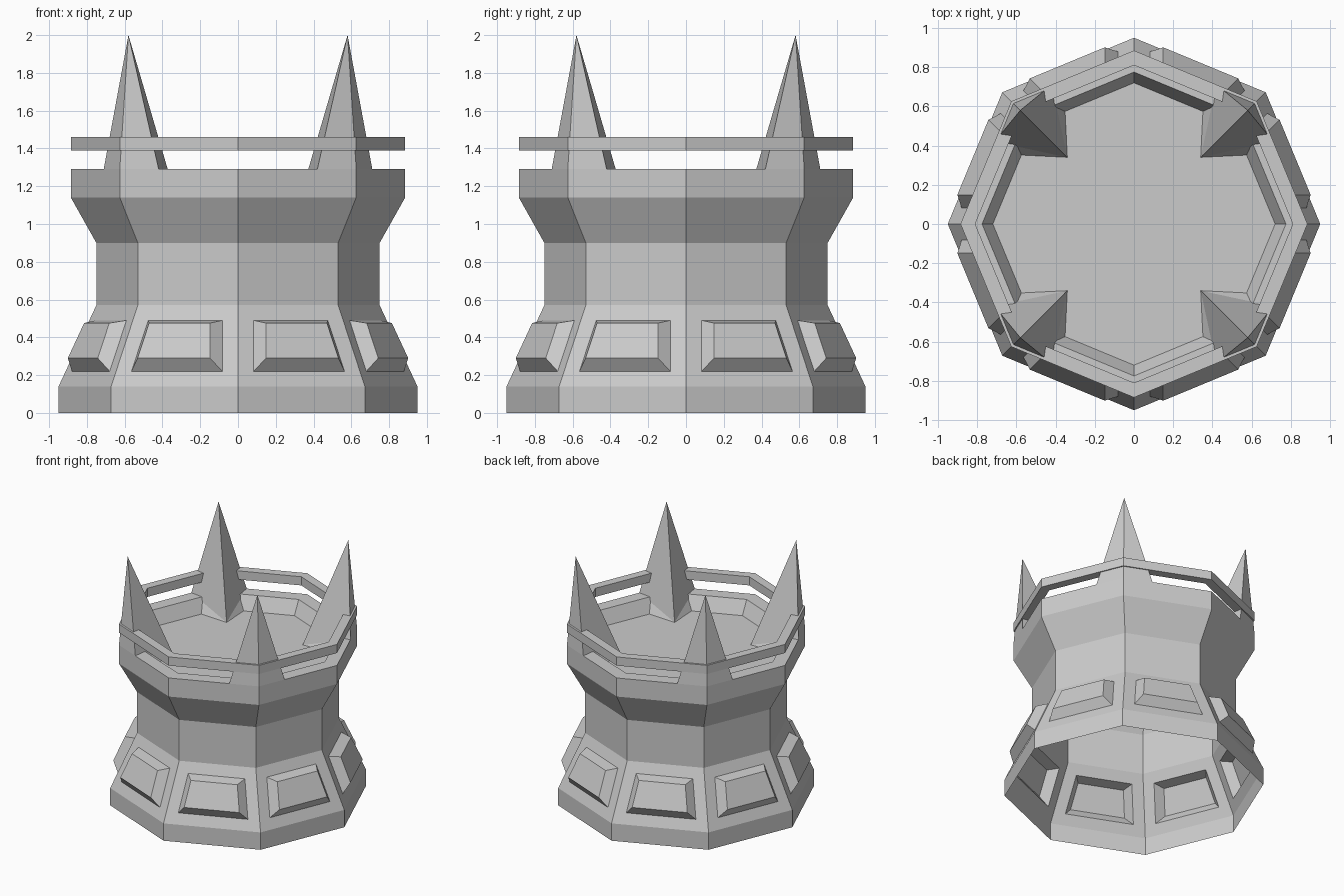
import bpy, bmesh
from math import cos, sin, pi
from mathutils import Vector

cube = bpy.data.objects.get("Cube")
if cube:
    bpy.data.objects.remove(cube)

stone = bpy.data.materials.new("grey_stone")
stone.use_nodes = True
GREY = (0.6, 0.6, 0.6, 1)
stone.diffuse_color = GREY
stone.node_tree.nodes["Principled BSDF"].inputs["Base Color"].default_value = GREY

SIDES = 8


def finish(bm, name):
    mesh = bpy.data.meshes.new(name)
    bm.to_mesh(mesh)
    bm.free()
    mesh.materials.append(stone)
    obj = bpy.data.objects.new(name, mesh)
    bpy.context.collection.objects.link(obj)
    return obj


def lathe(bm, profile, closed=False):
    """Sweep (radius, height) points round an octagon; return the bands and rings."""
    rings = [[bm.verts.new((r * cos(2 * pi * i / SIDES), r * sin(2 * pi * i / SIDES), z))
              for i in range(SIDES)] for r, z in profile]
    pairs = list(zip(rings, rings[1:]))
    if closed:
        pairs.append((rings[-1], rings[0]))
    bands = []
    for low, high in pairs:
        bands.append([bm.faces.new((low[i], low[(i + 1) % SIDES],
                                    high[(i + 1) % SIDES], high[i]))
                      for i in range(SIDES)])
    return bands, rings


# Tower shell, open underneath, with a sunken floor on top
RIM_R, RIM_Z, FLOOR_Z = 0.885, 1.29, 1.18
bm = bmesh.new()
bands, rings = lathe(bm, [(0.95, 0), (0.95, 0.14), (0.75, 0.57), (0.75, 0.90),
                          (RIM_R, 1.14), (RIM_R, RIM_Z), (0.775, RIM_Z), (0.72, FLOOR_Z)])
bm.faces.new(rings[-1])
bm.normal_update()

# Raised panel on each sloping base face
panels = bands[1]
bmesh.ops.inset_individual(bm, faces=panels, thickness=0.087, use_even_offset=True)
bm.normal_update()
bmesh.ops.inset_individual(bm, faces=panels, thickness=0.046, depth=0.07,
                           use_even_offset=True)
finish(bm, "tower")

# Thin band floating above the rim
bm = bmesh.new()
lathe(bm, [(RIM_R, 1.39), (RIM_R, 1.46), (0.81, 1.46), (0.81, 1.39)], closed=True)
finish(bm, "crown_band")

# Four corner spikes: flush with the rim outside, reaching the floor inside
corner = RIM_R * cos(pi / 4)
for sx, sy, name in ((1, 1, "back_left"), (-1, 1, "back_right"),
                     (1, -1, "front_left"), (-1, -1, "front_right")):
    bm = bmesh.new()
    apex = Vector((0.58, 0.58, 2))
    top_points = [Vector((corner, corner, RIM_Z)), Vector((0.42, 0.711, RIM_Z)),
                  Vector((0.34, 0.34, FLOOR_Z)), Vector((0.711, 0.42, RIM_Z))]
    base = []
    for p in top_points:
        base.append(bm.verts.new((p.x * sx, p.y * sy, p.z)))
    # Inner feet carry the two inner faces down to the floor
    feet = []
    for p in (top_points[1], top_points[3]):
        q = apex + (p - apex) * (2 - FLOOR_Z) / (2 - RIM_Z)
        q = q * 0.9
        feet.append(bm.verts.new((q.x * sx, q.y * sy, FLOOR_Z)))
    tip = bm.verts.new((apex.x * sx, apex.y * sy, apex.z))
    outer, side_a, inner, side_b = base
    for face in ((tip, outer, side_a), (tip, side_a, inner), (tip, inner, side_b),
                 (tip, side_b, outer), (side_a, feet[0], inner), (side_b, inner, feet[1])):
        bm.faces.new(face)
    bmesh.ops.recalc_face_normals(bm, faces=bm.faces)
    finish(bm, name + "_spike")
